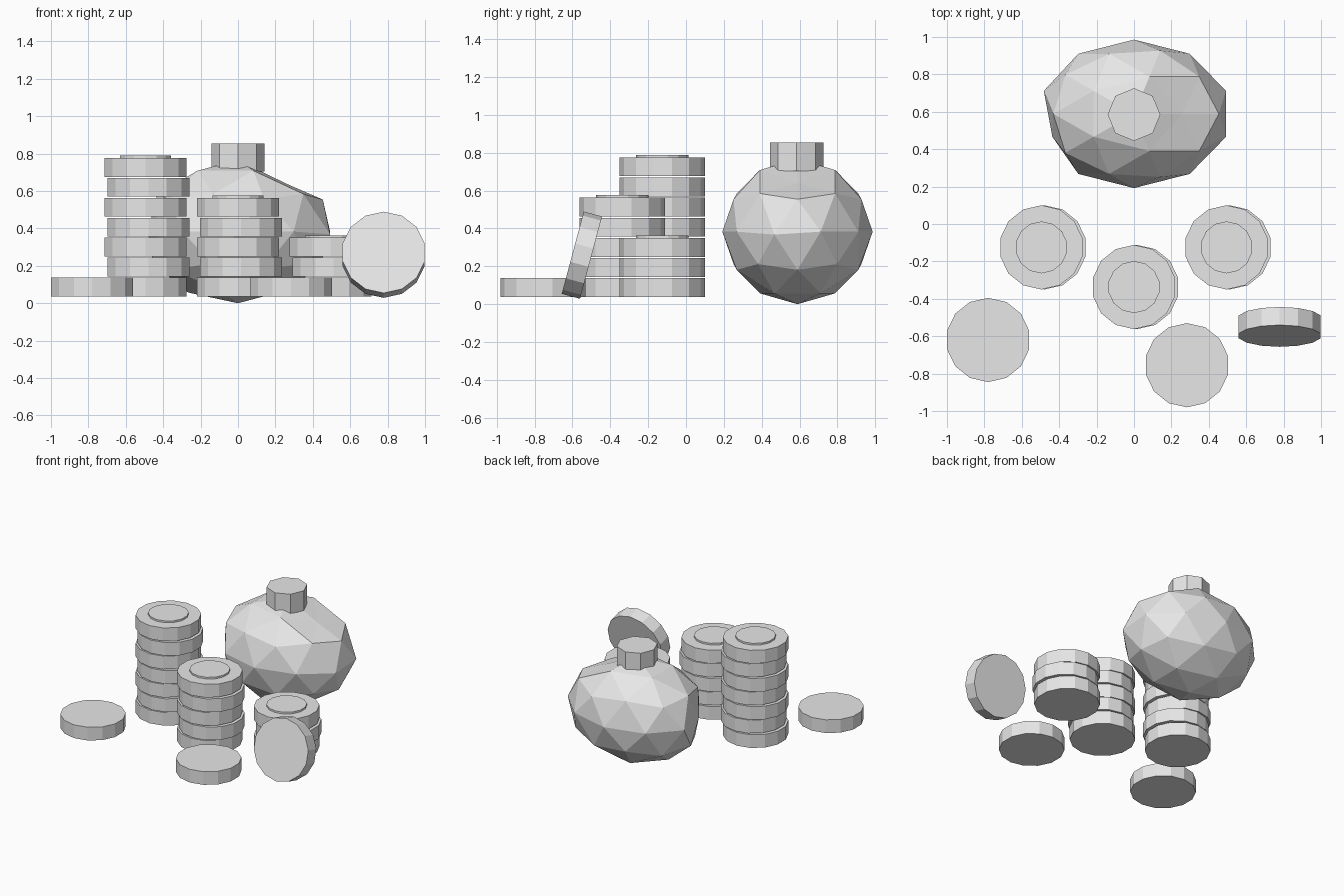
import bpy
import bmesh
import math
from mathutils import Vector

if "Cube" in bpy.data.objects:
    bpy.data.objects.remove(bpy.data.objects["Cube"], do_unlink=True)

grey = bpy.data.materials.new("plain_grey")
grey.use_nodes = True
grey.diffuse_color = (0.8, 0.8, 0.8, 1)
grey.node_tree.nodes["Principled BSDF"].inputs["Base Color"].default_value = (0.8, 0.8, 0.8, 1)

COIN_R, COIN_H, PITCH = 0.225, 0.1, 0.1065
FLOOR = 0.037


def finish(name, bm, location, tilt=0.0):
    mesh = bpy.data.meshes.new(name)
    bm.to_mesh(mesh)
    bm.free()
    mesh.materials.append(grey)
    obj = bpy.data.objects.new(name, mesh)
    obj.location = location
    obj.rotation_euler.x = math.radians(tilt)
    bpy.context.collection.objects.link(obj)
    return obj


def disc(name, location, radius=COIN_R, height=COIN_H, sides=14, tilt=0.0):
    """Flat-sided cylinder centred on its location, one corner toward +y."""
    bm = bmesh.new()
    bmesh.ops.create_cone(bm, cap_ends=True, segments=sides,
                          radius1=radius, radius2=radius, depth=height)
    # make sure a corner lies on the y axis
    top = max(bm.verts, key=lambda v: v.co.y).co
    turn = math.atan2(top.x, top.y)
    c, s = math.cos(turn), math.sin(turn)
    for v in bm.verts:
        v.co.x, v.co.y = c * v.co.x - s * v.co.y, s * v.co.x + c * v.co.y
    return finish(name, bm, location, tilt)


def stack(name, x, y, count):
    """Coins piled up, every second one nudged sideways, with a raised cap."""
    for i in range(count):
        nudge = 0.016 * (i % 2)
        disc(f"{name}_coin_{i + 1}", (x + nudge, y, FLOOR + COIN_H / 2 + i * PITCH))
    top = FLOOR + COIN_H + (count - 1) * PITCH
    disc(f"{name}_cap", (x, y, top), radius=0.139, height=0.026)


# Coin stacks
stack("tall_stack", -0.495, -0.125, 7)
stack("middle_stack", 0.0, -0.337, 5)
stack("short_stack", 0.495, -0.125, 3)

# Loose coins
disc("loose_coin_right", (-0.78, -0.62, FLOOR + COIN_H / 2))
disc("loose_coin_front", (0.283, -0.755, FLOOR + COIN_H / 2))
disc("leaning_coin", (0.779, -0.55, 0.259), tilt=75)

# Sack body: faceted, wide ball with a few uneven corners
bm = bmesh.new()
bmesh.ops.create_icosphere(bm, subdivisions=2, radius=1)


def push(direction, offset):
    v = max(bm.verts, key=lambda v: v.co.dot(Vector(direction)))
    v.co += Vector(offset)


push((0.53, 0, 0.85), (-0.02, 0, -0.18))
push((-0.95, -0.31, 0), (0.09, 0, 0))
push((0.95, -0.31, 0), (0.02, 0, -0.04))
push((0.95, 0.31, 0), (0.02, 0, 0))
bmesh.ops.scale(bm, vec=(0.507, 0.397, 0.383), verts=bm.verts)
finish("sack_body", bm, (0, 0.589, 0.383))

# Tied neck of the sack
disc("sack_neck", (0, 0.585, 0.778), radius=0.141, height=0.15, sides=8)
